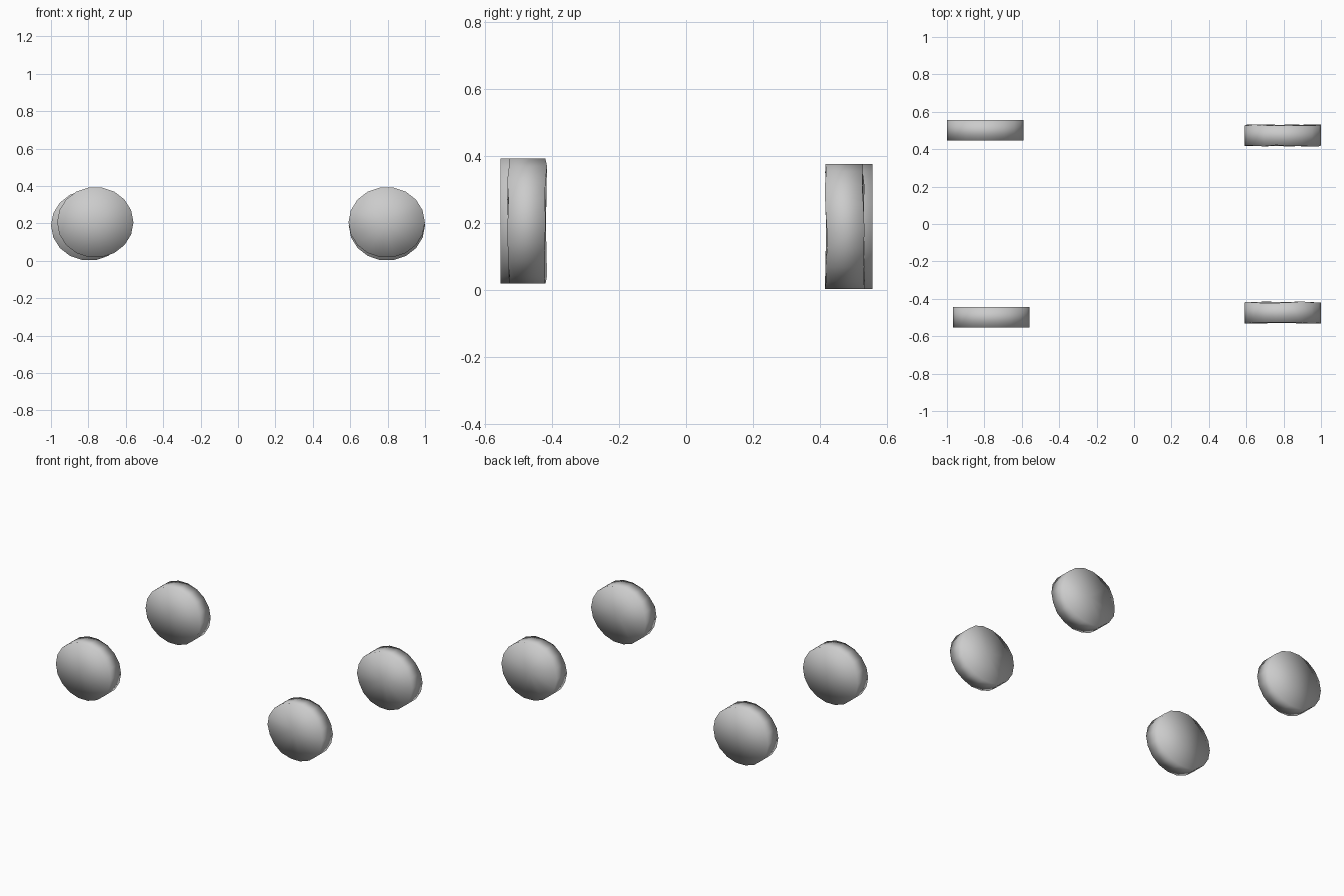
import bpy, bmesh, math, random

if "Cube" in bpy.data.objects:
    bpy.data.objects.remove(bpy.data.objects["Cube"])

random.seed(4)
SIDES = 18
RX, RZ = 0.204, 0.189   # wheels are slightly squashed


def wheel(name, x, z, y0, y1, wobble=0.0):
    """Smooth-shaded solid disc with its axle along y and fan caps."""
    bm = bmesh.new()
    rings = []
    for y in (y0, y1):
        ring = []
        for i in range(SIDES):
            a = 2 * math.pi * i / SIDES
            dy = random.uniform(-wobble, wobble)
            ring.append(bm.verts.new((x + RX * math.cos(a), y + dy, z + RZ * math.sin(a))))
        rings.append((bm.verts.new((x, y, z)), ring))
    (c0, r0), (c1, r1) = rings
    for i in range(SIDES):
        j = (i + 1) % SIDES
        bm.faces.new((r0[i], r0[j], r1[j], r1[i]))   # tread
        bm.faces.new((c0, r0[j], r0[i]))             # front cap
        bm.faces.new((c1, r1[i], r1[j]))             # back cap
    bmesh.ops.recalc_face_normals(bm, faces=bm.faces)
    for f in bm.faces:
        f.smooth = True
    me = bpy.data.meshes.new(name)
    bm.to_mesh(me)
    bm.free()
    ob = bpy.data.objects.new(name, me)
    bpy.context.collection.objects.link(ob)


# Left pair: clean discs
wheel("front_left_wheel", -0.763, 0.206, -0.553, -0.443)
wheel("back_left_wheel", -0.796, 0.190, 0.447, 0.556)
# Right pair: slightly uneven side walls
wheel("front_right_wheel", 0.795, 0.206, -0.529, -0.418, 0.004)
wheel("back_right_wheel", 0.796, 0.190, 0.418, 0.529, 0.004)
